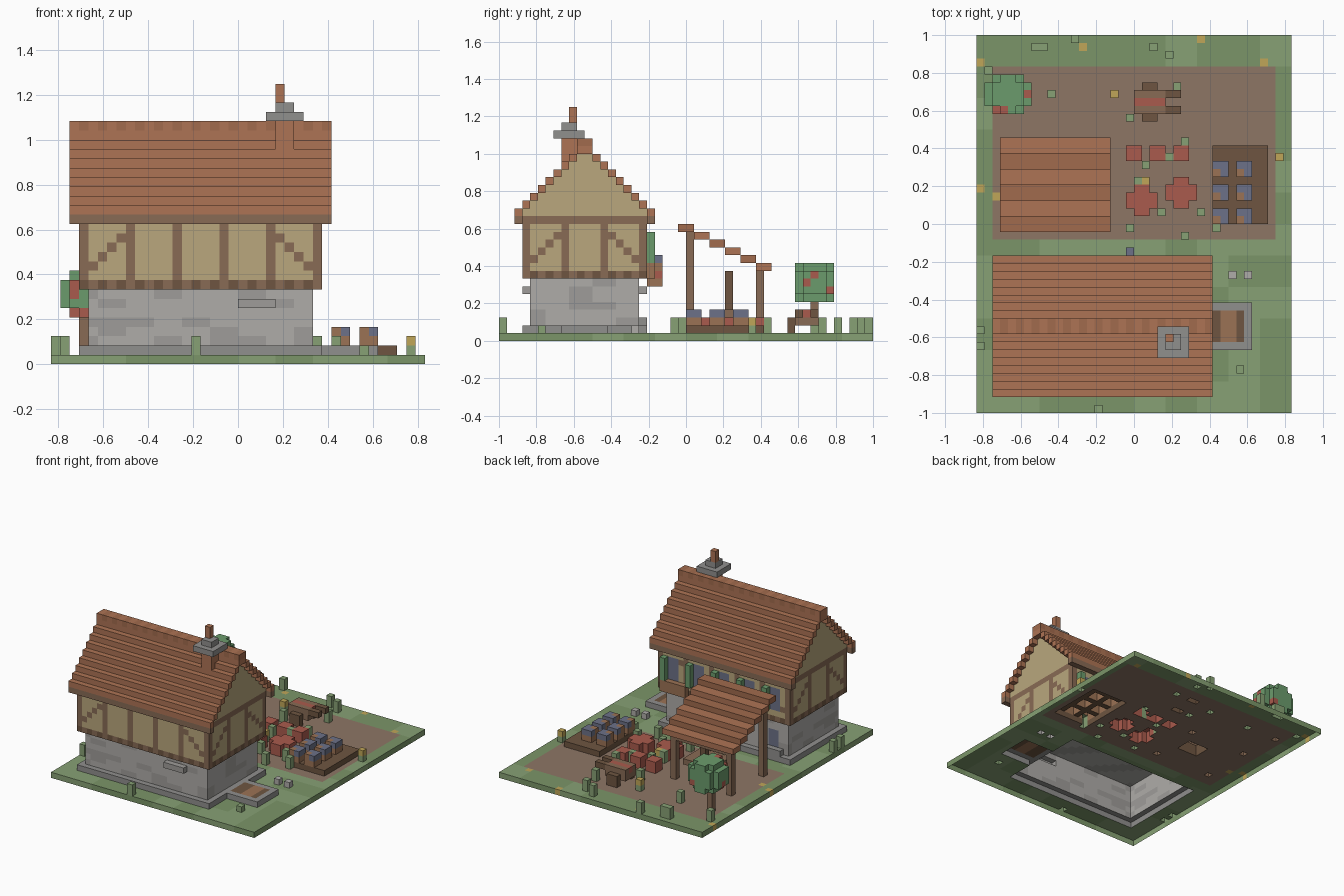
import bpy, random

if "Cube" in bpy.data.objects:
    bpy.data.objects.remove(bpy.data.objects["Cube"])

random.seed(4)
V = 1 / 24                      # one block
PALETTE = dict(grass='7A9468', grass2='86A074', leaf='6B9A6C', soil='8C7565', timber='876A55', dark='6E5643',
               plaster='B8A67C', roof='AC7355', roof2='A06A4E', stone='ADABA7', stone2='9D9B98', slab='8F8E8C',
               slate='6C7187', red='A85B4E', wood='9A7255', yellow='BFA559')
NAMES = list(PALETTE)


def linear(h):
    return [(int(h[i:i + 2], 16) / 255) ** 2.2 for i in (0, 2, 4)] + [1]


MATS = []
for n, h in PALETTE.items():
    m = bpy.data.materials.new(n)
    m.diffuse_color = linear(h)
    m.use_nodes = True
    m.node_tree.nodes["Principled BSDF"].inputs["Base Color"].default_value = m.diffuse_color
    MATS.append(m)

parts, occupied = {}, set()


def fill(part, col, x, y, z):
    """Fill a block range; col is a colour name or a function of the cell."""
    cells = parts.setdefault(part, {})
    for i in range(*x):
        for j in range(*y):
            for k in range(*z):
                c = col(i, j, k) if callable(col) else col
                if c:
                    cells[i, j, k] = c
                    occupied.add((i, j, k))


def build(part, keep_top=False):
    """Turn the exposed block faces of a part into a mesh; nothing is drawn on the underside."""
    verts, index, faces, mats = [], {}, [], []
    for cell, col in parts[part].items():
        for axis in range(3):
            for side in (0, 1):
                n = list(cell)
                n[axis] += 2 * side - 1
                lid = keep_top and axis == 2 and side and tuple(n) not in parts[part]
                if n[2] < 0 or (tuple(n) in occupied and not lid):
                    continue
                face = []
                for a, b in ((0, 0), (1, 0), (1, 1), (0, 1)):
                    p = list(cell)
                    p[axis] += side
                    p[(axis + 1) % 3] += a
                    p[(axis + 2) % 3] += b
                    p = tuple(p)
                    if p not in index:
                        index[p] = len(verts)
                        verts.append(((p[0] - 20) * V, (p[1] - 24) * V, p[2] * V))
                    face.append(index[p])
                faces.append(face if side else face[::-1])
                mats.append(NAMES.index(col))
    me = bpy.data.meshes.new(part)
    me.from_pydata(verts, [], faces)
    for m in MATS:
        me.materials.append(m)
    me.polygons.foreach_set('material_index', mats)
    bpy.context.collection.objects.link(bpy.data.objects.new(part, me))


# Ground: lawn with a bare yard
patch = {(i, j): random.random() < .25 for i in range(11) for j in range(13)}
fill('ground', lambda i, j, k: 'soil' if 2 <= i < 38 and 22 <= j < 44 else
     'grass2' if patch[i // 4, j // 4] else 'grass', (0, 40), (0, 48), (0, 1))
for i, j in ((13, 46), (36, 44), (0, 44), (28, 47), (0, 28), (2, 27)):
    fill('ground', 'yellow', (i, i + 1), (j, j + 1), (0, 1))

# Stone base, plinth, ledges and cellar hatch
brick = {(r, k): random.random() < .3 for r in range(20) for k in range(10)}
fill('plinth', 'slab', (3, 29), (3, 19), (1, 2))
fill('stone_base', lambda i, j, k: 'stone2' if brick[(i + j) // 3, k] else 'stone', (4, 28), (4, 18), (1, 8))
fill('stone_base', 'slate', (6, 8), (17, 18), (2, 6))
fill('window_ledges', 'stone2', (20, 24), (3, 4), (6, 7))
fill('window_ledges', 'stone2', (20, 24), (18, 19), (6, 7))
fill('door_step', 'slab', (5, 9), (18, 19), (1, 3))
fill('cellar_hatch', 'slab', (29, 35), (8, 14), (1, 2))
fill('cellar_hatch', 'dark', (29, 34), (9, 13), (1, 2))
fill('cellar_hatch', 'wood', (31, 33), (9, 13), (1, 2))


# Timber-framed upper floor
def frame(i, j, k):
    if k == 8:
        return 'timber' if (i + j) % 2 else 'dark'
    if k == 15:
        return 'timber'
    a, last = (i, 25) if j in (3, 18) and i not in (3, 28) else (j, 15)
    brace = min(a - 3, last - (a - 3))
    if (a - 3) % 5 == 0 or (1 <= brace <= 4 and k == 9 + brace):
        return 'timber'
    return 'plaster'


fill('upper_floor', frame, (3, 29), (3, 19), (8, 16))
for x in (4, 9, 14, 19, 24):                     # back windows and shutters
    fill('upper_floor', 'slate', (x + 1, x + 3), (18, 19), (10, 14))
    fill('shutters', 'leaf', (x + 3, x + 4), (19, 20), (10, 14))
fill('flower_box', 'wood', (23, 28), (19, 20), (8, 10))
fill('lantern', 'wood', (19, 20), (19, 21), (7, 10))
fill('lantern', 'red', (19, 20), (20, 21), (8, 9))
fill('lantern', 'slate', (19, 20), (20, 21), (10, 11))

# Stepped gable roof, mirrored about the ridge
for k in range(9):
    for y in (2 + k, 19 - k):
        fill('gables', 'plaster', (3, 29), (y, y + 1), (16, 16 + k))
        fill('roof', lambda i, j, z: 'roof2' if z == 25 and i % 2 else 'roof',
             (2, 30), (y, y + 1), (16 + k, 17 + k + (k == 8)))
for y in (2, 19):
    fill('roof', 'timber', (2, 30), (y, y + 1), (15, 16))

# Chimney
fill('chimney', 'roof', (24, 26), (8, 10), (22, 26))
fill('chimney', 'slab', (23, 27), (7, 11), (26, 27))
fill('chimney', 'slab', (24, 26), (8, 10), (27, 28))
fill('chimney', 'roof', (24, 25), (9, 10), (28, 30))

# Open shed with a sloping roof
for s in range(6):
    fill('shed_roof', 'roof' if s % 2 else 'roof2', (3, 17), (23 + 2 * s, 25 + 2 * s), (14 - s, 15 - s))
for x in (4, 15):
    fill('shed_posts', 'timber', (x, x + 1), (24, 25), (1, 14))
    fill('shed_posts', 'timber', (x, x + 1), (33, 34), (1, 9))
fill('shed_posts', 'timber', (4, 16), (33, 34), (8, 9))
fill('work_block', 'dark', (10, 14), (28, 31), (1, 3))
fill('work_block', 'timber', (9, 15), (27, 32), (3, 4))
fill('work_block', 'dark', (12, 13), (29, 30), (4, 9))

# Raised bed with crops
fill('raised_bed', 'dark', (30, 37), (24, 34), (1, 2))
for x in (30, 33):
    for y in (24, 27, 30):
        fill('bed_crops', 'wood', (x, x + 2), (y, y + 2), (2, 3))
        fill('bed_crops', lambda i, j, k: 'wood' if (i, j) == (x, y) else 'slate', (x, x + 2), (y, y + 2), (3, 4))

# Red produce: small blocks and round-cornered pumpkins
for x in (19, 22, 25):
    fill('red_produce', 'red', (x, x + 2), (32, 34), (1, 3))
for x, y in ((19, 25), (24, 26)):
    fill('pumpkins', 'red', (x, x + 4), (y + 1, y + 3), (1, 3))
    fill('pumpkins', 'red', (x + 1, x + 3), (y, y + 4), (1, 3))

# Hand cart
fill('cart', 'timber', (20, 24), (38, 41), (2, 4))
fill('cart', 'red', (20, 24), (39, 40), (3, 4))
for y in (37, 41):
    fill('cart_wheels', 'dark', (21, 23), (y, y + 1), (1, 3))
for y in (38, 40):
    fill('cart', 'dark', (24, 26), (y, y + 1), (3, 4))

# Fruit tree
fill('tree_trunk', 'timber', (3, 4), (40, 41), (1, 5))


def crown(i, j, k):
    d = ((i - 3.5) ** 2 + (j - 40) ** 2 + (k - 7.1) ** 2) ** .5
    return ('red' if random.random() < .18 else 'leaf') if d < 2.95 else None


fill('tree_crown', crown, (1, 7), (37, 44), (5, 10))

# Grass tufts, flowers and pebbles
for i, j in ((12, 47), (7, 46), (8, 46), (24, 45), (22, 46), (1, 43), (9, 40), (25, 41), (19, 37), (26, 34),
             (21, 31), (24, 32), (20, 29), (23, 25), (28, 25), (30, 23), (26, 22), (19, 23), (0, 10), (0, 8), (15, 0)):
    fill('grass_tufts', 'grass2', (i, i + 1), (j, j + 1), (1, 3))
fill('grass_tufts', 'grass2', (33, 34), (5, 6), (1, 2))
for i, j in ((17, 40), (38, 32), (21, 29)):
    fill('flowers', 'grass2', (i, i + 1), (j, j + 1), (1, 2))
    fill('flowers', 'yellow', (i, i + 1), (j, j + 1), (2, 3))
for i in (32, 34):
    fill('pebbles', 'stone', (i, i + 1), (17, 18), (1, 2))

for name in parts:
    build(name, keep_top=(name == 'stone_base'))
